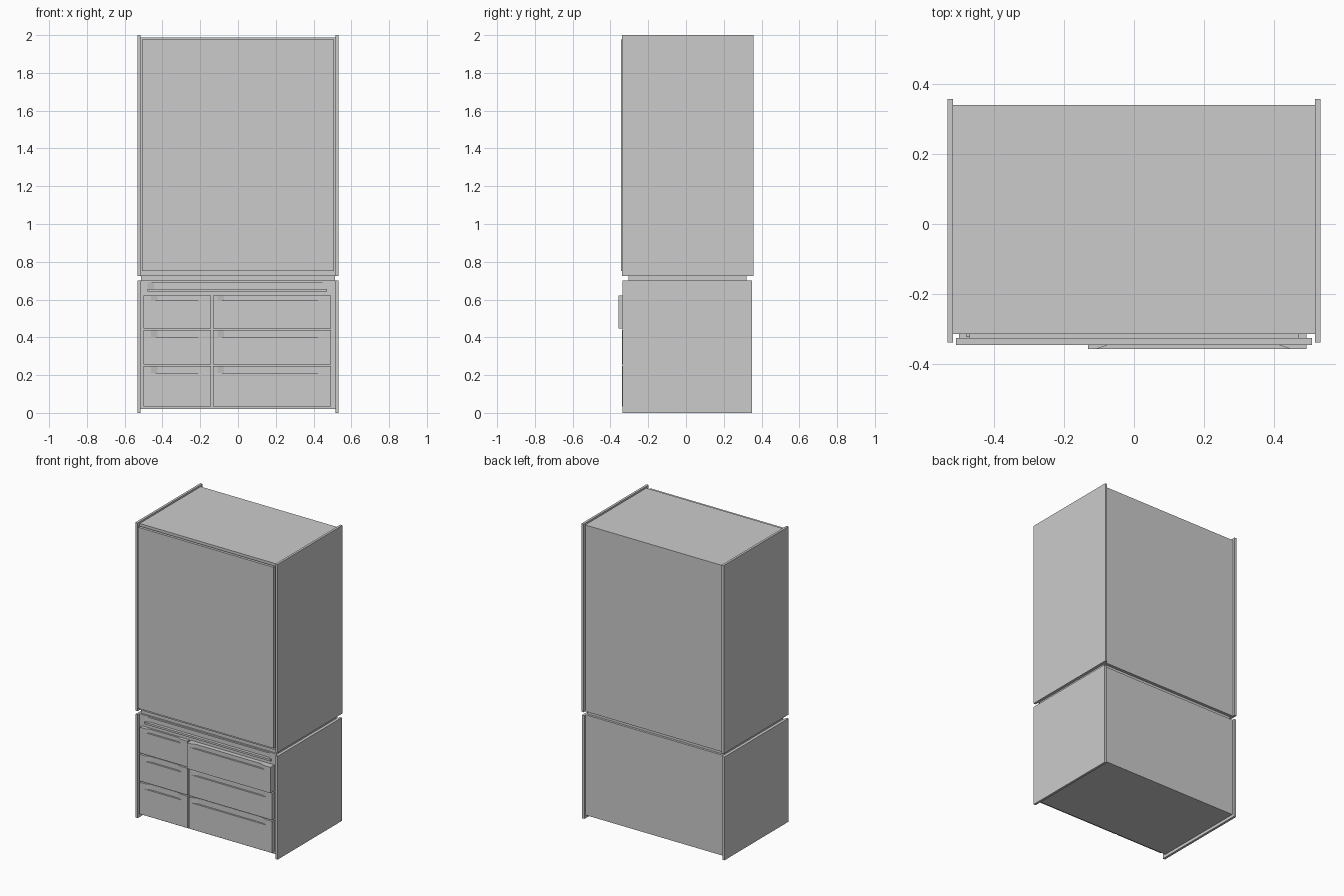
import bpy

cube = bpy.data.objects.get("Cube")
if cube:
    bpy.data.objects.remove(cube, do_unlink=True)

GREY = (0.6, 0.6, 0.6, 1)
grey = bpy.data.materials.new("plain grey")
grey.use_nodes = True
grey.diffuse_color = GREY
grey.node_tree.nodes["Principled BSDF"].inputs["Base Color"].default_value = GREY


def prism(name, outline, z0, z1):
    """Upright prism from a counter-clockwise xy outline."""
    n = len(outline)
    verts = [(x, y, z) for z in (z0, z1) for x, y in outline]
    faces = [tuple(reversed(range(n))), tuple(range(n, 2 * n))]
    faces += [(i, (i + 1) % n, (i + 1) % n + n, i + n) for i in range(n)]
    mesh = bpy.data.meshes.new(name)
    mesh.from_pydata(verts, [], faces)
    mesh.materials.append(grey)
    obj = bpy.data.objects.new(name, mesh)
    bpy.context.collection.objects.link(obj)
    return obj


def box(name, x0, x1, y0, y1, z0, z1):
    return prism(name, [(x0, y0), (x1, y0), (x1, y1), (x0, y1)], z0, z1)


def finger_recess(obj, x0, x1, front, z0, z1, depth=0.012):
    """Cut a shallow grip with sloping ends into a front face."""
    slope = 0.035
    back = front + depth
    out = front - depth
    cutter = prism(obj.name + "_cutter", [
        (x0, out), (x1, out), (x1, front),
        (x1 - slope, back), (x0 + slope, back), (x0, front)], z0, z1)
    cutter.hide_render = True
    cutter.hide_viewport = True
    cutter.display_type = "WIRE"
    mod = obj.modifiers.new("finger recess", "BOOLEAN")
    mod.operation = "DIFFERENCE"
    mod.solver = "EXACT"
    mod.object = cutter


# Side panels of both cabinets
for side, s in (("left", 1), ("right", -1)):
    x0, x1 = sorted((0.517 * s, 0.533 * s))
    box(side + "_upper_panel", x0, x1, -0.338, 0.357, 0.725, 2.0)
    box(side + "_lower_panel", x0, x1, -0.336, 0.35, 0, 0.7)

# Cabinet bodies and the recessed plinth joining them
BODY_FRONT = -0.314
box("upper_body", -0.517, 0.517, BODY_FRONT, 0.34, 0.725, 1.988)
box("joining_plinth", -0.513, 0.513, -0.304, 0.32, 0.695, 0.73)
lower = box("lower_body", -0.517, 0.517, BODY_FRONT, 0.335, 0.02, 0.7)
finger_recess(lower, -0.48, 0.47, BODY_FRONT, 0.656, 0.69)
box("rail_lip", -0.48, 0.47, -0.322, BODY_FRONT, 0.643, 0.656)

# Upper door with its seal
box("upper_door", -0.508, 0.508, -0.345, -0.326, 0.75, 1.977)
box("door_seal", -0.47, 0.47, -0.328, BODY_FRONT, 0.79, 1.93)

# Drawers in two columns and three rows, the top wide one standing proud
rows = [("top", 0.447, 0.622, 0.027),
        ("middle", 0.257, 0.438, 0.037),
        ("bottom", 0.034, 0.249, 0.037)]
columns = [("narrow", -0.5, -0.143, 0.04, 0.045),
           ("wide", -0.132, 0.492, 0.024, 0.045)]
for row, z0, z1, grip in rows:
    for column, x0, x1, inset0, inset1 in columns:
        front = -0.357 if (row, column) == ("top", "wide") else -0.338
        drawer = box(row + "_" + column + "_drawer",
                     x0, x1, front, BODY_FRONT, z0, z1)
        finger_recess(drawer, x0 + inset0, x1 - inset1, front,
                      z1 - grip, z1 + 0.01)
